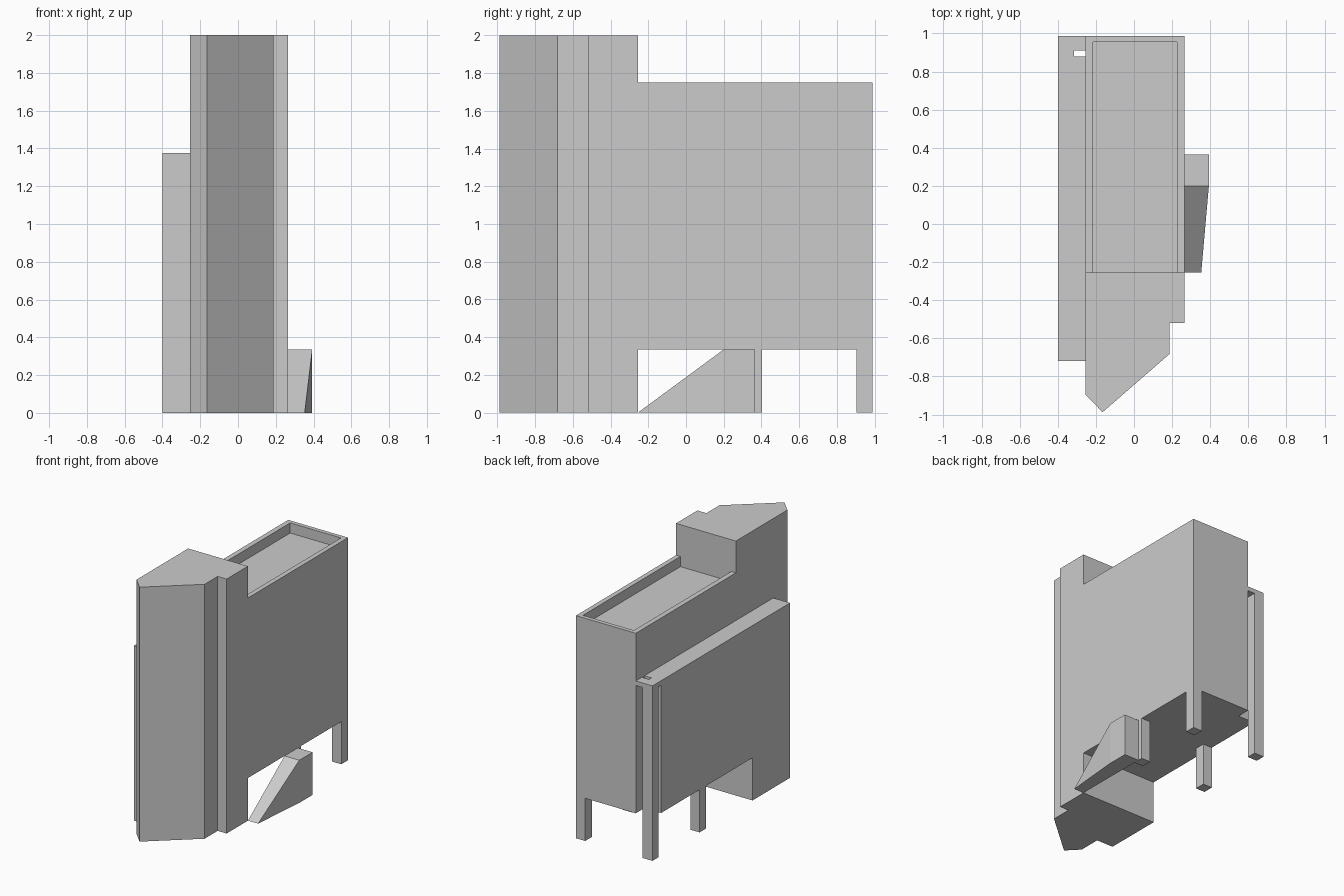
import bpy, bmesh

if "Cube" in bpy.data.objects:
    bpy.data.objects.remove(bpy.data.objects["Cube"])


def prism(name, outline, z0, z1):
    """Extrude an xy outline from z0 up to z1."""
    bm = bmesh.new()
    face = bm.faces.new([bm.verts.new((x, y, z0)) for x, y in outline])
    ext = bmesh.ops.extrude_face_region(bm, geom=[face])
    for v in ext["geom"]:
        if isinstance(v, bmesh.types.BMVert):
            v.co.z = z1
    bmesh.ops.recalc_face_normals(bm, faces=bm.faces)
    mesh = bpy.data.meshes.new(name)
    bm.to_mesh(mesh)
    bm.free()
    obj = bpy.data.objects.new(name, mesh)
    bpy.context.collection.objects.link(obj)
    return obj


def box(name, x0, x1, y0, y1, z0, z1):
    return prism(name, [(x0, y0), (x1, y0), (x1, y1), (x0, y1)], z0, z1)


L, R, OUT = -0.255, 0.265, -0.40      # main walls and outer left wall
MID, BACK = -0.255, 0.988             # tower rear and back wall
CEIL = 0.335                          # height of the open ground floor

# Front tower with pointed bay, standing on the ground
prism("front_tower", [(L, MID), (L, -0.895), (-0.165, -0.988), (0.187, -0.682),
                      (0.187, -0.52), (R, -0.52), (R, MID)], 0, 2)

# Raised main block with a sunken roof
block = box("main_block", L, R, MID, BACK, CEIL, 1.75)
well = box("roof_well_cutter", -0.215, 0.227, -0.4, 0.955, 1.67, 2.1)
well.hide_render = True
well.display_type = 'WIRE'
cut = block.modifiers.new("roof_well", 'BOOLEAN')
cut.operation = 'DIFFERENCE'
cut.solver = 'EXACT'
cut.object = well

# Left wing: grounded front part, raised rear part
box("left_wing_base", OUT, L, -0.72, MID, 0, CEIL)
box("left_wing", OUT, L, -0.72, 0.88, CEIL, 1.375)

# Beam linking the left wing and main block to the tall corner post
prism("corner_beam", [(OUT, 0.88), (-0.315, 0.88), (-0.315, 0.912),
                      (L, 0.912), (L, BACK), (OUT, BACK)], 1.34, 1.375)

# Posts carrying the overhang
box("tall_corner_post", OUT, -0.315, 0.912, BACK, 0, 1.34)
for name, x, y in [("left_middle_post", OUT, 0.32),
                   ("right_middle_post", R - 0.08, 0.32),
                   ("right_back_post", R - 0.08, BACK - 0.083)]:
    box(name, x, x + 0.08, y, y + 0.083, 0, CEIL)

# Entrance ramp: block whose front top edge is lowered to a sharp toe
ramp = prism("side_ramp", [(R, MID), (0.353, MID), (0.393, 0.20), (0.393, 0.365),
                           (R, 0.365), (R, 0.20)], 0, CEIL)
bm = bmesh.new()
bm.from_mesh(ramp.data)
for v in bm.verts:
    if v.co.y < -0.2:
        v.co.z = 0
top = [f for f in bm.faces if len(f.verts) == 6 and f.normal.z > 0.1]
for f in top:
    hinge = [v for v in f.verts if abs(v.co.y - 0.20) < 0.01]
    bmesh.ops.connect_verts(bm, verts=hinge)
bmesh.ops.remove_doubles(bm, verts=bm.verts, dist=0.0005)
bmesh.ops.recalc_face_normals(bm, faces=bm.faces)
bm.to_mesh(ramp.data)
bm.free()
